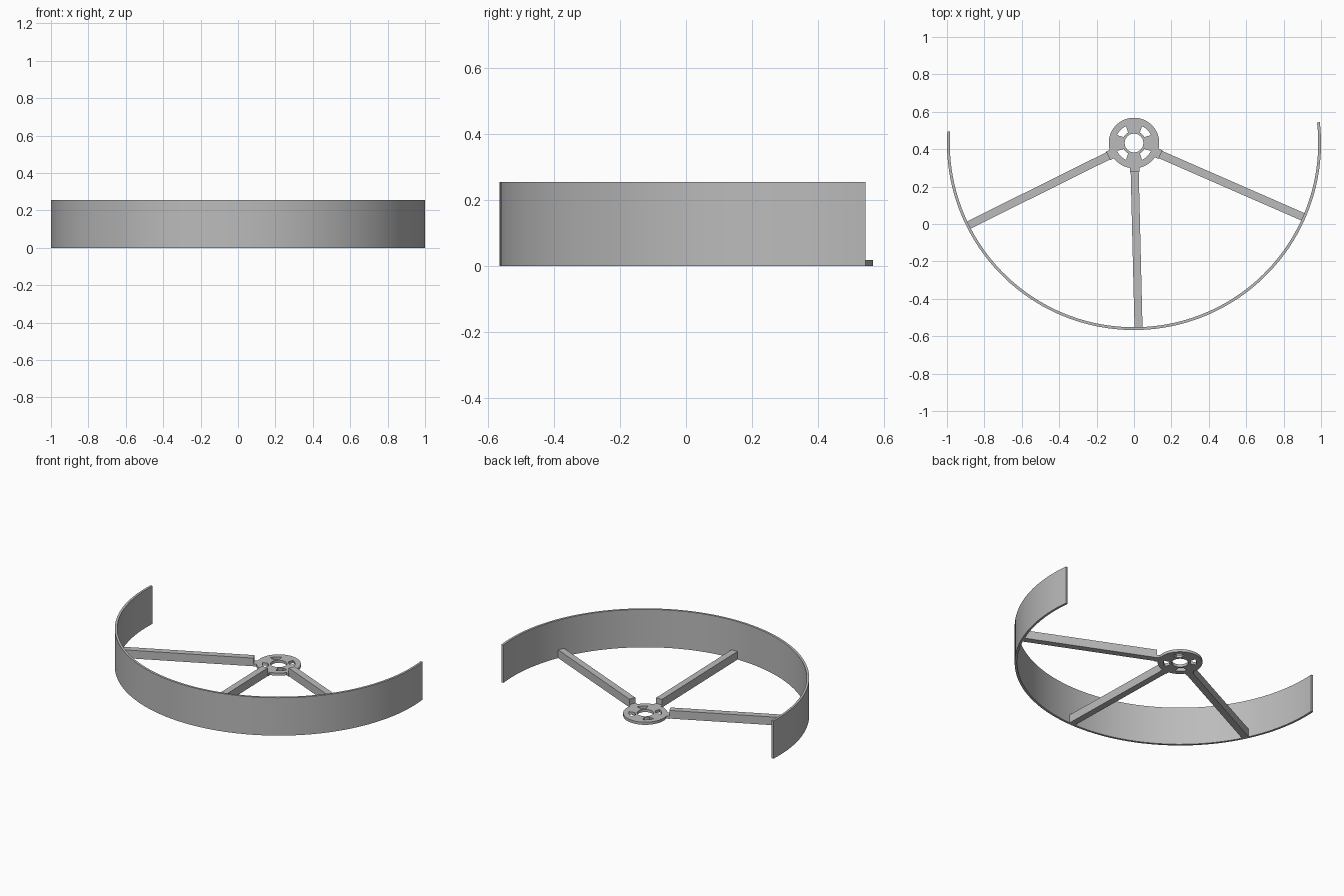
import bpy, bmesh
from math import cos, sin, radians

if "Cube" in bpy.data.objects:
    bpy.data.objects.remove(bpy.data.objects["Cube"])

CY = 0.433                       # centre of hub and hoop along y
MID = 271.4                      # direction of the middle spoke, degrees

grey = bpy.data.materials.new("light grey")
grey.diffuse_color = (0.5, 0.5, 0.5, 1)
grey.use_nodes = True
grey.node_tree.nodes["Principled BSDF"].inputs["Base Color"].default_value = grey.diffuse_color


def polar(r, deg):
    return (r * cos(radians(deg)), r * sin(radians(deg)))


def arc(r, start, end, n):
    return [polar(r, start + (end - start) * i / n) for i in range(n + 1)]


def plate(name, outlines, height):
    """Flat outlines (inner ones become holes) extruded up from z = 0."""
    curve = bpy.data.curves.new(name, 'CURVE')
    curve.dimensions, curve.fill_mode = '2D', 'BOTH'
    curve.extrude = height / 2
    for pts in outlines:
        s = curve.splines.new('POLY')
        s.points.add(len(pts) - 1)
        for p, (x, y) in zip(s.points, pts):
            p.co = (x, y, 0, 1)
        s.use_cyclic_u = True
    ob = bpy.data.objects.new(name, curve)
    bpy.context.collection.objects.link(ob)
    ob.location = (0, CY, height / 2)
    bpy.ops.object.select_all(action='DESELECT')
    ob.select_set(True)
    bpy.context.view_layer.objects.active = ob
    bpy.ops.object.convert(target='MESH')
    ob = bpy.context.object
    bm = bmesh.new()
    bm.from_mesh(ob.data)
    bmesh.ops.remove_doubles(bm, verts=bm.verts, dist=1e-5)
    bmesh.ops.recalc_face_normals(bm, faces=bm.faces)
    bm.to_mesh(ob.data)
    bm.free()
    ob.data.materials.clear()
    ob.data.materials.append(grey)
    bpy.ops.object.shade_smooth_by_angle(angle=radians(30))
    return ob


def bar(r0, r1, width, deg):
    """Rectangle running outwards from the hub."""
    c, s, h = cos(radians(deg)), sin(radians(deg)), width / 2
    return [(r * c - w * s, r * s + w * c)
            for r, w in ((r0, -h), (r1, -h), (r1, h), (r0, h))]


# curved guard hoop
a0, a1 = MID - 95, MID + 95
plate("guard_hoop", [arc(1.0, a0, a1, 80) + arc(0.985, a1, a0, 80)], 0.255)

# hub plate with centre bore and four tapered mounting slots
slots = [arc(0.1, a - 20, a + 20, 5) + arc(0.064, a + 15, a - 15, 5)
         for a in (45, 135, 225, 315)]
plate("hub", [arc(0.135, 0, 354, 59), arc(0.05, 0, 350, 35)] + slots, 0.018)

# three spokes, each joined to the hub by a thin tab
for side, a in (("left", MID - 65), ("middle", MID), ("right", MID + 65)):
    plate(side + "_spoke", [bar(0.152, 0.988, 0.043, a)], 0.055)
    plate(side + "_tab", [bar(0.125, 0.155, 0.05, a)], 0.018)
